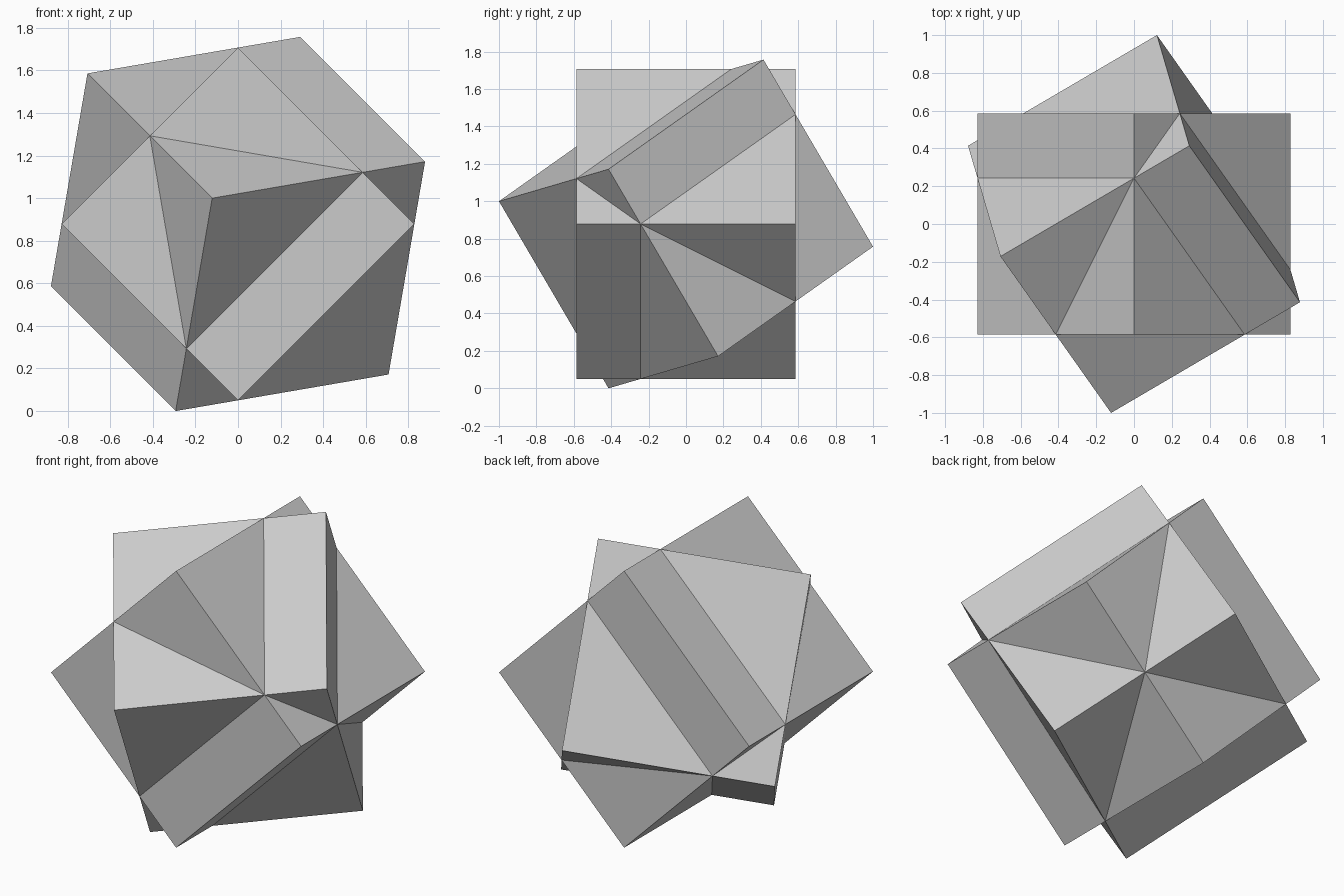
import bpy
from math import radians, sqrt
from mathutils import Matrix, Vector

if "Cube" in bpy.data.objects:
    bpy.data.objects.remove(bpy.data.objects["Cube"])

# Two equal interpenetrating cubes sharing one centre
HALF = 1 / (1 + sqrt(0.5))       # half edge, gives an overall depth of 2
CENTRE = Vector((0, 0, 1.5 * HALF))


def add_cube(name, axis):
    """Cube turned 45 degrees about the given axis."""
    bpy.ops.mesh.primitive_cube_add(size=2 * HALF, location=CENTRE)
    cube = bpy.context.object
    cube.name = name
    turn = Matrix.Rotation(radians(45), 3, Vector(axis).normalized())
    cube.rotation_euler = turn.to_euler()
    return cube


# Cube standing on its edge, square face to the front
add_cube("edge_cube", (0, 1, 0))

# Cube turned about the slanted diagonal, corner to the front
add_cube("tilted_cube", (1, 0, 1))
